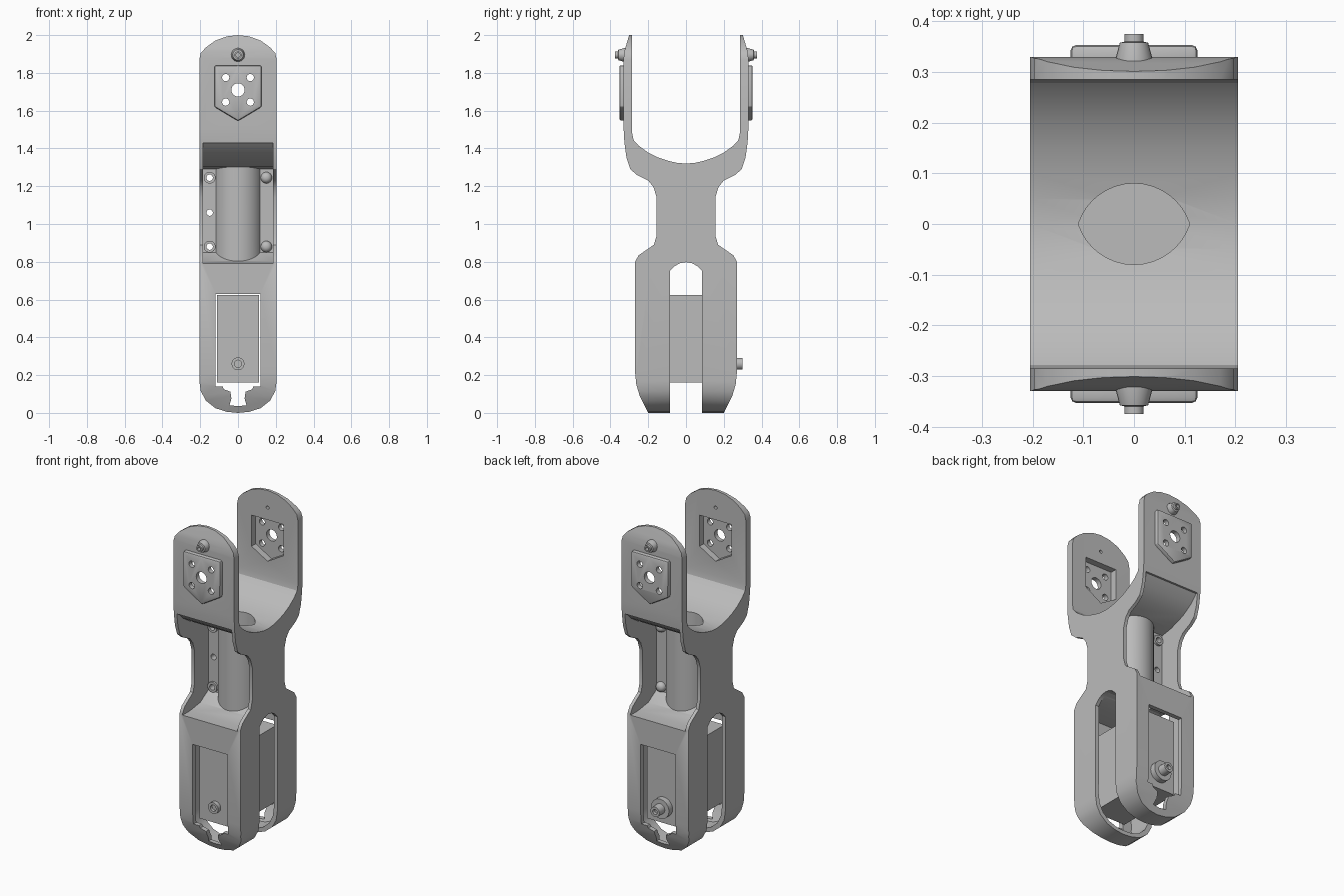
import bpy, bmesh
from math import sin, cos, asin, pi, radians

old = bpy.data.objects.get("Cube")
if old:
    bpy.data.objects.remove(old, do_unlink=True)

grey = bpy.data.materials.new("plain grey")
grey.use_nodes = True
COLOUR = (0.5, 0.5, 0.5, 1)
grey.diffuse_color = COLOUR
grey.node_tree.nodes["Principled BSDF"].inputs["Base Color"].default_value = COLOUR


def finish(name, bm):
    bmesh.ops.recalc_face_normals(bm, faces=bm.faces[:])
    mesh = bpy.data.meshes.new(name)
    bm.to_mesh(mesh)
    bm.free()
    mesh.materials.append(grey)
    ob = bpy.data.objects.new(name, mesh)
    bpy.context.collection.objects.link(ob)
    return ob


def prism(name, pts, axis, a, b, bevel=0):
    """Extrude a 2D outline along an axis from a to b."""
    place = {"x": lambda u, v, t: (t, u, v),
             "y": lambda u, v, t: (u, t, v),
             "z": lambda u, v, t: (u, v, t)}[axis]
    bm = bmesh.new()
    lo = [bm.verts.new(place(u, v, a)) for u, v in pts]
    hi = [bm.verts.new(place(u, v, b)) for u, v in pts]
    bm.faces.new(lo)
    bm.faces.new(hi)
    for i in range(len(pts)):
        j = (i + 1) % len(pts)
        bm.faces.new((lo[i], lo[j], hi[j], hi[i]))
    if bevel:
        bmesh.ops.recalc_face_normals(bm, faces=bm.faces[:])
        bmesh.ops.bevel(bm, geom=bm.edges[:], offset=bevel, segments=2,
                        profile=0.5, affect="EDGES")
    return finish(name, bm)


def box(name, x0, x1, y0, y1, z0, z1):
    return prism(name, [(x0, z0), (x1, z0), (x1, z1), (x0, z1)], "y", y0, y1)


def turned(name, x, z, steps, closed=False, n=24):
    """Turn (y, radius) steps around an axis parallel to y."""
    bm = bmesh.new()
    rings = [[bm.verts.new((x + r * cos(2 * pi * k / n), y, z + r * sin(2 * pi * k / n)))
              for k in range(n)] for y, r in steps]
    pairs = list(zip(rings, rings[1:]))
    if closed:
        pairs.append((rings[-1], rings[0]))
    else:
        bm.faces.new(rings[0])
        bm.faces.new(rings[-1])
    for p, q in pairs:
        for k in range(n):
            m = (k + 1) % n
            bm.faces.new((p[k], p[m], q[m], q[k]))
    return finish(name, bm)


def combine(target, tool, op="DIFFERENCE"):
    mod = target.modifiers.new(op, "BOOLEAN")
    mod.operation = op
    mod.solver = "EXACT"
    mod.object = tool
    bpy.context.view_layer.objects.active = target
    bpy.ops.object.modifier_apply(modifier=mod.name)
    bpy.data.objects.remove(tool, do_unlink=True)


def sym(half):
    return half + [(-u, v) for u, v in reversed(half) if u != 0]


def lens(w, h, n=16):
    r = (w * w + h * h) / (2 * h)
    a = asin(w / r)
    top = [(r * sin(a - 2 * a * i / n), r * cos(a - 2 * a * i / n) - r + h) for i in range(n)]
    return top + [(-u, -v) for u, v in top]


# Side outline: fork, waist and lower housing
side = sym([(0, 1.32), (0.05, 1.324), (0.1, 1.336), (0.15, 1.353), (0.2, 1.378),
            (0.25, 1.414), (0.278, 1.445), (0.285, 1.48), (0.285, 2.02),
            (0.296, 2.02), (0.304, 1.99), (0.316, 1.95), (0.326, 1.915), (0.33, 1.88),
            (0.33, 1.5), (0.326, 1.43), (0.315, 1.35), (0.295, 1.29), (0.26, 1.26),
            (0.2, 1.23), (0.172, 1.195), (0.155, 1.14), (0.155, 0.94), (0.17, 0.89),
            (0.25, 0.835), (0.27, 0.8), (0.27, 0.22), (0.263, 0.15), (0.245, 0.09),
            (0.2, 0), (0, 0)])
# Front outline with rounded ends
foot = [(0.205, 0.17), (0.197, 0.115), (0.17, 0.065), (0.12, 0.025), (0.06, 0.006), (0, 0)]
front = sym([(0, 2), (0.06, 1.993), (0.12, 1.971), (0.17, 1.935), (0.197, 1.905),
             (0.205, 1.87)] + foot)
body = prism("limb_frame", side, "x", -0.25, 0.25)
combine(body, prism("outline", front, "y", -0.5, 0.5), "INTERSECT")

# Raised five-sided mounting plates on both fork arms
plate = sym([(0, 1.84), (0.125, 1.84), (0.125, 1.62), (0, 1.545)])
pocket = sym([(0, 1.82), (0.108, 1.82), (0.108, 1.63), (0, 1.567)])
for s in (-1, 1):
    combine(body, prism("plate", plate, "y", s * 0.31, s * 0.353, 0.01), "UNION")
    combine(body, prism("pocket", pocket, "y", s * 0.2, s * 0.325))

# Waist recesses around the lens-shaped tube
recess = [(0.022, 0.85), (0.1, 0.803), (0.2, 0.79), (0.4, 0.79), (0.4, 1.43),
          (0.314, 1.43), (0.27, 1.383), (0.2, 1.338), (0.1, 1.303), (0.022, 1.29)]
for s in (-1, 1):
    cut = prism("recess", [(s * y, z) for y, z in recess], "x", -0.185, 0.185)
    combine(cut, prism("tube", lens(0.125, 0.1), "z", 0.6, 1.6))
    combine(body, cut)

# Hollow lower housing
hollow = sym([(0, 0.8), (0.1, 0.772), (0.243, 0.765), (0.243, 0.22), (0.235, 0.15),
              (0.215, 0.09), (0.185, 0.025), (0, 0.025)])
inner = prism("hollow", hollow, "x", -0.3, 0.3)
inner_front = sym([(0, 0.9), (0.182, 0.9)] + [(x * 0.89, z + 0.022) for x, z in foot])
combine(inner, prism("hollow_front", inner_front, "y", -0.5, 0.5), "INTERSECT")
combine(body, inner)

# Side slot, cable passage, windows and lower notches
slot = sym([(0, 0.798), (0.03, 0.793), (0.06, 0.777), (0.086, 0.75), (0.086, -0.1)])
combine(body, prism("slot", slot, "x", -0.4, 0.4))
combine(body, prism("passage", lens(0.11, 0.08), "z", 0.7, 1.5))
combine(body, box("window", -0.118, 0.118, -0.5, 0.5, 0.14, 0.63))
notch = sym([(0, 0.15), (0.085, 0.15), (0.075, 0.125), (0.04, 0.112), (0.035, 0.075),
             (0.045, 0.04), (0, 0.036)])
combine(body, prism("notch", notch, "y", -0.5, 0.5))

# Drilled holes
drills = [(0, 1.71, 0.035), (0, 1.895, 0.01), (-0.15, 1.06, 0.017),
          (-0.15, 1.245, 0.017), (-0.15, 0.88, 0.017)]
drills += [(x, z, 0.019) for x in (-0.065, 0.065) for z in (1.645, 1.775)]
for x, z, r in drills:
    combine(body, turned("drill", x, z, [(-0.5, r), (0.5, r)]))

# Pivot screws, waist bolts and washers on both faces
for s, label in ((-1, "front"), (1, "back")):
    turned(label + "_pivot_screw", 0, 1.895,
           [(s * y, r) for y, r in ((0.31, 0.036), (0.328, 0.036), (0.358, 0.028),
                                    (0.36, 0.019), (0.375, 0.019), (0.375, 0.011),
                                    (0.345, 0.011))])
    for z, level in ((1.245, "upper"), (0.88, "lower")):
        turned(f"{label}_{level}_bolt", 0.15, z,
               [(s * y, r) for y, r in ((0.01, 0.03), (0.03, 0.03), (0.042, 0.025),
                                        (0.05, 0.015), (0.052, 0.005))])
        turned(f"{label}_{level}_washer", -0.15, z,
               [(s * y, r) for y, r in ((0.01, 0.017), (0.01, 0.031),
                                        (0.035, 0.031), (0.035, 0.017))], closed=True)

# Motor block with its shafts
box("motor_block", -0.11, 0.112, -0.215, 0.215, 0.16, 0.625)
turned("front_shaft", 0, 0.26, [(-0.2, 0.034), (-0.24, 0.034), (-0.24, 0.019), (-0.222, 0.019)])
turned("back_shaft", 0, 0.26, [(0.2, 0.06), (0.25, 0.06), (0.25, 0.032), (0.3, 0.03),
                               (0.3, 0.015), (0.28, 0.015)])

# Soft shading with sharp edges kept
bpy.ops.object.select_all(action="DESELECT")
for ob in bpy.context.scene.objects:
    if ob.type == "MESH":
        ob.select_set(True)
bpy.context.view_layer.objects.active = body
bpy.ops.object.shade_smooth_by_angle(angle=radians(30))
